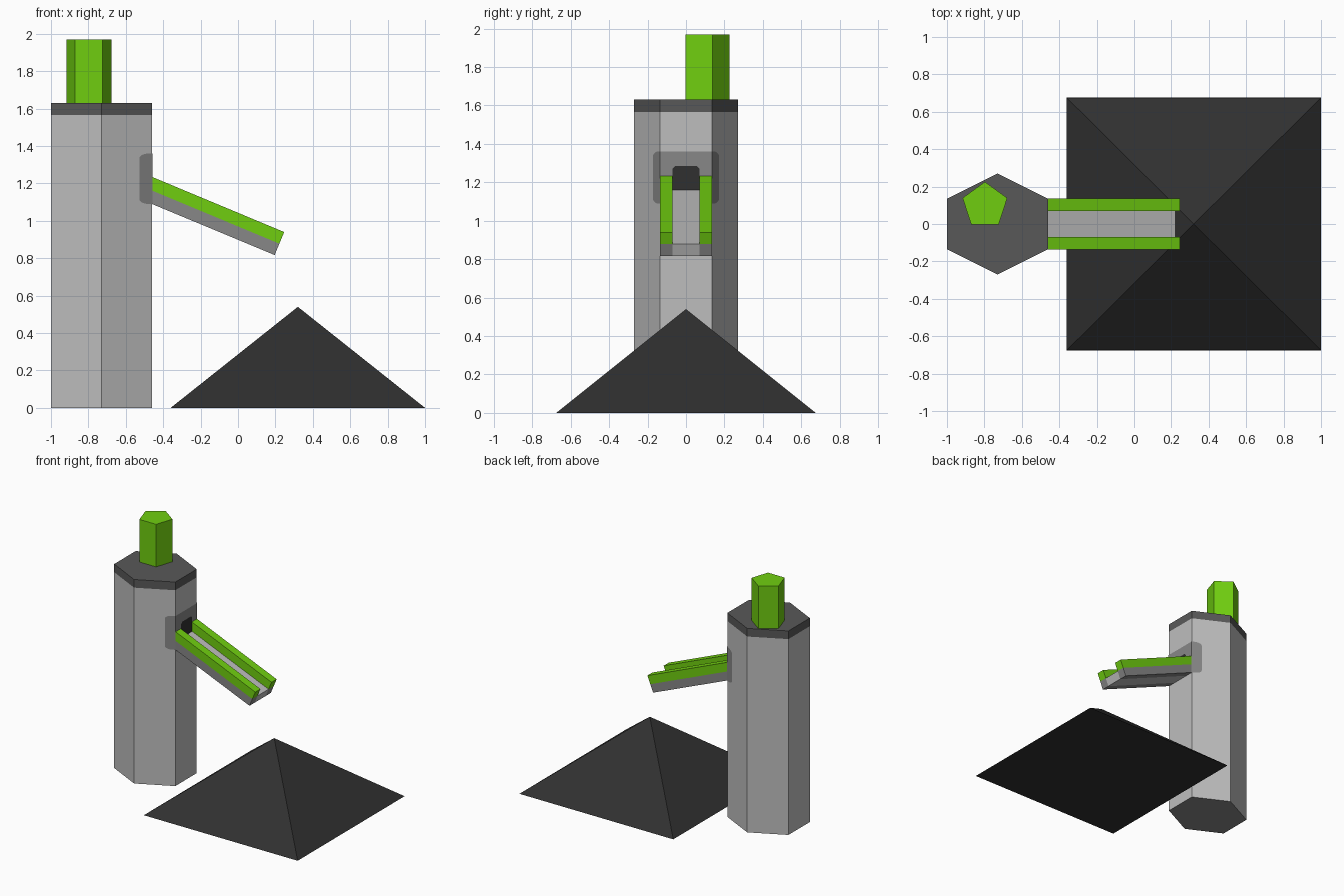
import bpy, math

if "Cube" in bpy.data.objects:
    bpy.data.objects.remove(bpy.data.objects["Cube"])


def material(name, hex_code):
    rgb = [int(hex_code[i:i + 2], 16) / 255 for i in (0, 2, 4)]
    lin = [c / 12.92 if c <= 0.04045 else ((c + 0.055) / 1.055) ** 2.4 for c in rgb]
    m = bpy.data.materials.new(name)
    m.diffuse_color = (*lin, 1)
    m.use_nodes = True
    m.node_tree.nodes["Principled BSDF"].inputs["Base Color"].default_value = m.diffuse_color
    return m


LIGHT = material("light grey", "BEBEBE")
MID = material("mid grey", "878787")
DARK = material("dark grey", "595959")
BLACK = material("charcoal", "303030")
GREEN = material("bright green", "70CE10")


def make(name, verts, faces, *mats):
    me = bpy.data.meshes.new(name)
    me.from_pydata(verts, [], faces)
    for m in mats:
        me.materials.append(m)
    ob = bpy.data.objects.new(name, me)
    bpy.context.collection.objects.link(ob)
    return ob


def prism(name, lower, upper, *mats):
    """Solid between two matching outlines, counter-clockwise seen from the upper end."""
    n = len(lower)
    faces = [tuple(reversed(range(n))), tuple(range(n, 2 * n))]
    faces += [(i, (i + 1) % n, n + (i + 1) % n, n + i) for i in range(n)]
    return make(name, list(lower) + list(upper), faces, *mats)


def upright(name, outline, z0, z1, *mats):
    return prism(name, [(x, y, z0) for x, y in outline], [(x, y, z1) for x, y in outline], *mats)


# Six-sided tower with a dark cap band
hexagon = [(-0.46, -0.135), (-0.46, 0.135), (-0.73, 0.27),
           (-1.0, 0.135), (-1.0, -0.135), (-0.73, -0.27)]
tower = upright("tower", hexagon, 0, 1.565, LIGHT, MID)
tower.data.polygons[0].material_index = 1
upright("tower_cap", hexagon, 1.565, 1.63, DARK)

# Five-sided chimney
pentagon = [(-0.797 + 0.1256 * math.cos(math.radians(90 + 72 * i)),
             0.10 + 0.1256 * math.sin(math.radians(90 + 72 * i))) for i in range(5)]
upright("chimney", pentagon, 1.63, 1.97, GREEN)

# Coal heap pyramid
make("heap", [(-0.36, -0.675, 0), (1, -0.675, 0), (1, 0.675, 0), (-0.36, 0.675, 0), (0.32, 0, 0.54)],
     [(3, 2, 1, 0), (0, 1, 4), (1, 2, 4), (2, 3, 4), (3, 0, 4)], BLACK)


# Sloping chute: floor slab between two rails with green upper halves
def chute_part(name, top, bottom, y0, y1, mat):
    (xa, za, xb, zb), (xc, zc, xd, zd) = top, bottom
    side = [(xa, za), (xb, zb), (xd, zd), (xc, zc)]
    # outline runs clockwise seen from the back, so the upper end is y0
    prism(name, [(x, y1, z) for x, z in reversed(side)],
          [(x, y0, z) for x, z in reversed(side)], mat)


upper = (-0.46, 1.235, 0.247, 0.94)
middle = (-0.46, 1.162, 0.221, 0.878)
base = (-0.46, 1.09, 0.196, 0.817)
chute_part("chute_floor", middle, base, -0.07, 0.07, LIGHT)
for side, y0 in (("front", -0.135), ("back", 0.07)):
    chute_part(side + "_rail_lower", middle, base, y0, y0 + 0.065, MID)
    chute_part(side + "_rail_upper", upper, middle, y0, y0 + 0.065, GREEN)

# Painted surround wrapping the tower corners, rounded at its outer edges
P, Z0, Z1, R = 0.003, 1.09, 1.36, 0.025
arc = [(0.17 - R + R * math.sin(t), R - R * math.cos(t))
       for t in [math.radians(18 * i) for i in range(6)]]
make("surround_middle", [(-0.46 + P, y, z) for y, z in
                         ((-0.135, Z0), (0.135, Z0), (0.135, Z1), (-0.135, Z1))], [(0, 1, 2, 3)], MID)
for name, s in (("surround_back", 1), ("surround_front", -1)):
    wing = [(0.135, Z0)] + [(y, Z0 + d) for y, d in arc]
    wing += [(y, Z1 - d) for y, d in reversed(arc)] + [(0.135, Z1)]
    verts = [(-0.46 + P - 2 * (y - 0.135), s * (y + P * 0.5), z) for y, z in wing]
    order = range(len(verts)) if s > 0 else reversed(range(len(verts)))
    make(name, verts, [tuple(order)], MID)

# Dark opening above the chute floor
hole = [(-0.07, 1.15), (0.07, 1.15), (0.07, 1.27), (0.055, 1.285), (-0.055, 1.285), (-0.07, 1.27)]
make("opening", [(-0.46 + 2 * P, y, z) for y, z in hole], [tuple(range(6))], BLACK)
